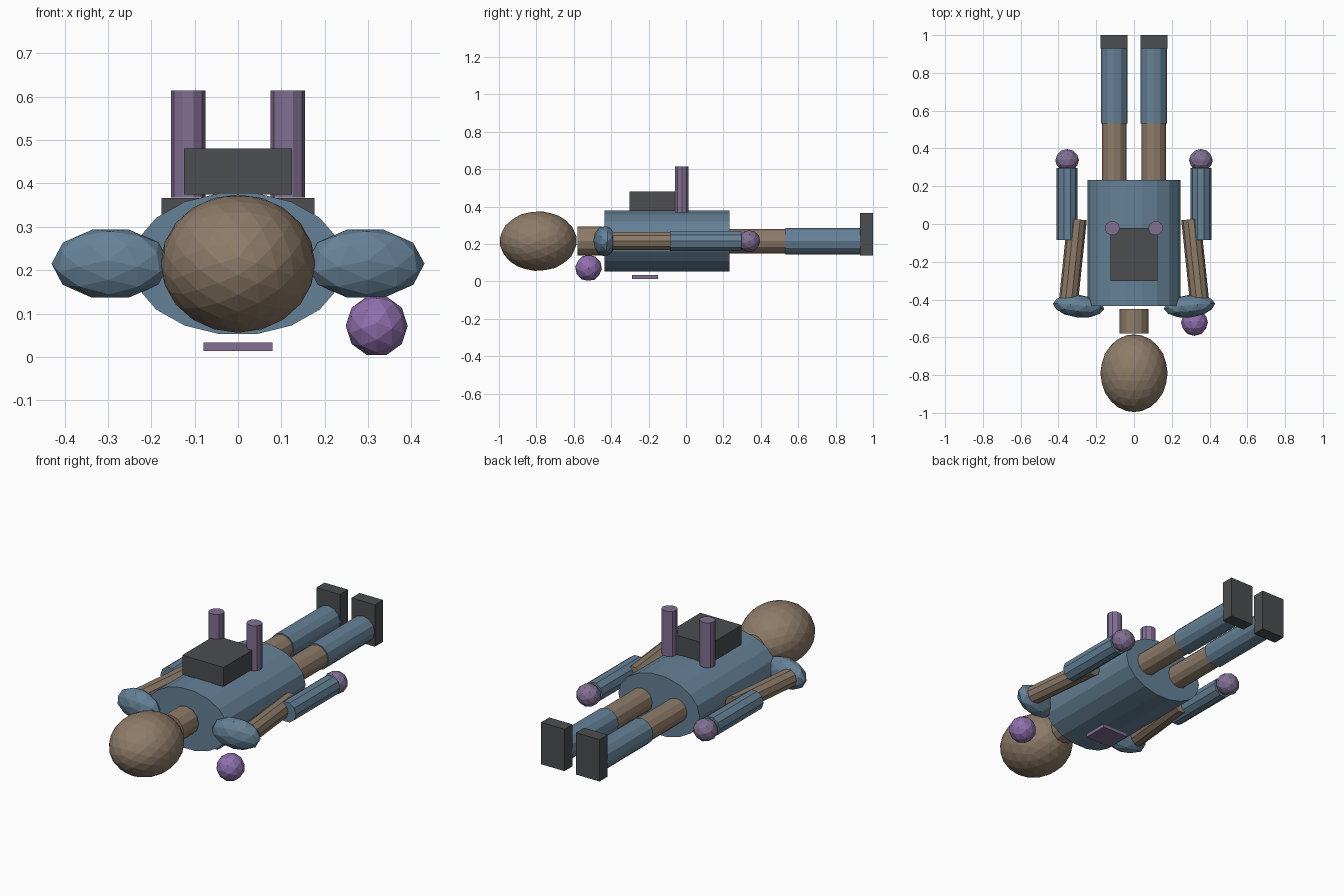
import bpy, bmesh, math
from mathutils import Vector, Matrix

if "Cube" in bpy.data.objects:
    bpy.data.objects.remove(bpy.data.objects["Cube"])


def material(name, rgb):
    m = bpy.data.materials.new(name)
    m.diffuse_color = (*rgb, 1)
    m.use_nodes = True
    m.node_tree.nodes["Principled BSDF"].inputs["Base Color"].default_value = m.diffuse_color
    return m


BLUE = material("blue", (0.13, 0.22, 0.31))
TAN = material("tan", (0.27, 0.20, 0.14))
DARK = material("dark_grey", (0.07, 0.075, 0.08))
MAUVE = material("mauve", (0.22, 0.16, 0.29))
VIOLET = material("violet", (0.28, 0.16, 0.42))
AXIS_Z = 0.215  # height of the body's long axis


def finish(name, bm, mat):
    mesh = bpy.data.meshes.new(name)
    bmesh.ops.recalc_face_normals(bm, faces=bm.faces)
    bm.to_mesh(mesh)
    bm.free()
    mesh.materials.append(mat)
    ob = bpy.data.objects.new(name, mesh)
    bpy.context.collection.objects.link(ob)
    return ob


def box(name, lo, hi, mat):
    lo, hi = Vector(lo), Vector(hi)
    bm = bmesh.new()
    bmesh.ops.create_cube(bm, size=1)
    bmesh.ops.scale(bm, vec=hi - lo, verts=bm.verts)
    bmesh.ops.translate(bm, vec=(lo + hi) / 2, verts=bm.verts)
    return finish(name, bm, mat)


def rod(name, a, b, rx, rz, sides, mat):
    """Capped prism from a to b; rx is the radius across x, rz the other one."""
    a, b = Vector(a), Vector(b)
    w = (b - a).normalized()
    side = Vector((0, 1, 0)) if abs(w.z) > 0.9 else Vector((0, 0, 1))
    u = side.cross(w).normalized()
    bm = bmesh.new()
    rings = []
    for p in (a, b):
        ring = []
        for i in range(sides):
            t = 2 * math.pi * i / sides
            ring.append(bm.verts.new(p + u * rx * math.cos(t) + side * rz * math.sin(t)))
        rings.append(ring)
        bm.faces.new(ring)
    for i in range(sides):
        j = (i + 1) % sides
        bm.faces.new((rings[0][i], rings[0][j], rings[1][j], rings[1][i]))
    return finish(name, bm, mat)


def ball(name, centre, radii, level, mat, turn=0):
    """Faceted ball with an icosahedron edge centred on each axis."""
    bm = bmesh.new()
    bmesh.ops.create_icosphere(bm, subdivisions=level, radius=1)
    align = Matrix.Rotation(math.pi / 2, 3, 'Z') @ Matrix.Rotation(math.radians(31.717), 3, 'Y')
    bmesh.ops.rotate(bm, matrix=align, verts=bm.verts)
    bmesh.ops.scale(bm, vec=radii, verts=bm.verts)
    bmesh.ops.rotate(bm, matrix=Matrix.Rotation(turn, 3, 'Z'), verts=bm.verts)
    bmesh.ops.translate(bm, vec=centre, verts=bm.verts)
    return finish(name, bm, mat)


# Head, neck and torso
ball("head", (0, -0.79, AXIS_Z), (0.178, 0.206, 0.16), 3, TAN)
rod("neck", (0, -0.58, AXIS_Z), (0, -0.45, AXIS_Z), 0.077, 0.077, 12, TAN)
rod("torso", (0, -0.435, AXIS_Z), (0, 0.233, AXIS_Z), 0.246, 0.165, 18, BLUE)

# Limbs on both sides
for tag, s in (("left", -1), ("right", 1)):
    ball(tag + "_shoulder", (s * 0.294, -0.435, AXIS_Z), (0.137, 0.06, 0.083), 2, BLUE,
         s * math.radians(6))
    rod(tag + "_upper_arm", (s * 0.348, -0.42, AXIS_Z), (s * 0.301, 0.025, AXIS_Z),
        0.051, 0.05, 10, TAN)
    rod(tag + "_forearm", (s * 0.354, -0.085, AXIS_Z), (s * 0.354, 0.297, AXIS_Z),
        0.056, 0.056, 10, BLUE)
    ball(tag + "_hand", (s * 0.354, 0.337, AXIS_Z), (0.063, 0.06, 0.06), 2, MAUVE)
    rod(tag + "_thigh", (s * 0.105, 0.2, AXIS_Z), (s * 0.105, 0.55, AXIS_Z),
        0.065, 0.065, 12, TAN)
    rod(tag + "_shin", (s * 0.105, 0.533, AXIS_Z), (s * 0.105, 0.94, AXIS_Z),
        0.071, 0.071, 12, BLUE)
    box(tag + "_boot", (s * 0.106 - 0.071, 0.93, 0.137), (s * 0.106 + 0.071, 1.0, 0.366), DARK)
    # Exhaust pipes beside the pack
    rod(tag + "_pipe", (s * 0.115, -0.022, 0.368), (s * 0.115, -0.022, 0.615),
        0.04, 0.038, 10, MAUVE)

# Pack, plate and loose ball
box("pack", (-0.125, -0.303, 0.375), (0.125, -0.02, 0.481), DARK)
box("chest_plate", (-0.08, -0.29, 0.013), (0.08, -0.15, 0.033), MAUVE)
ball("loose_ball", (0.32, -0.521, 0.0715), (0.0715, 0.0715, 0.0715), 2, VIOLET)
